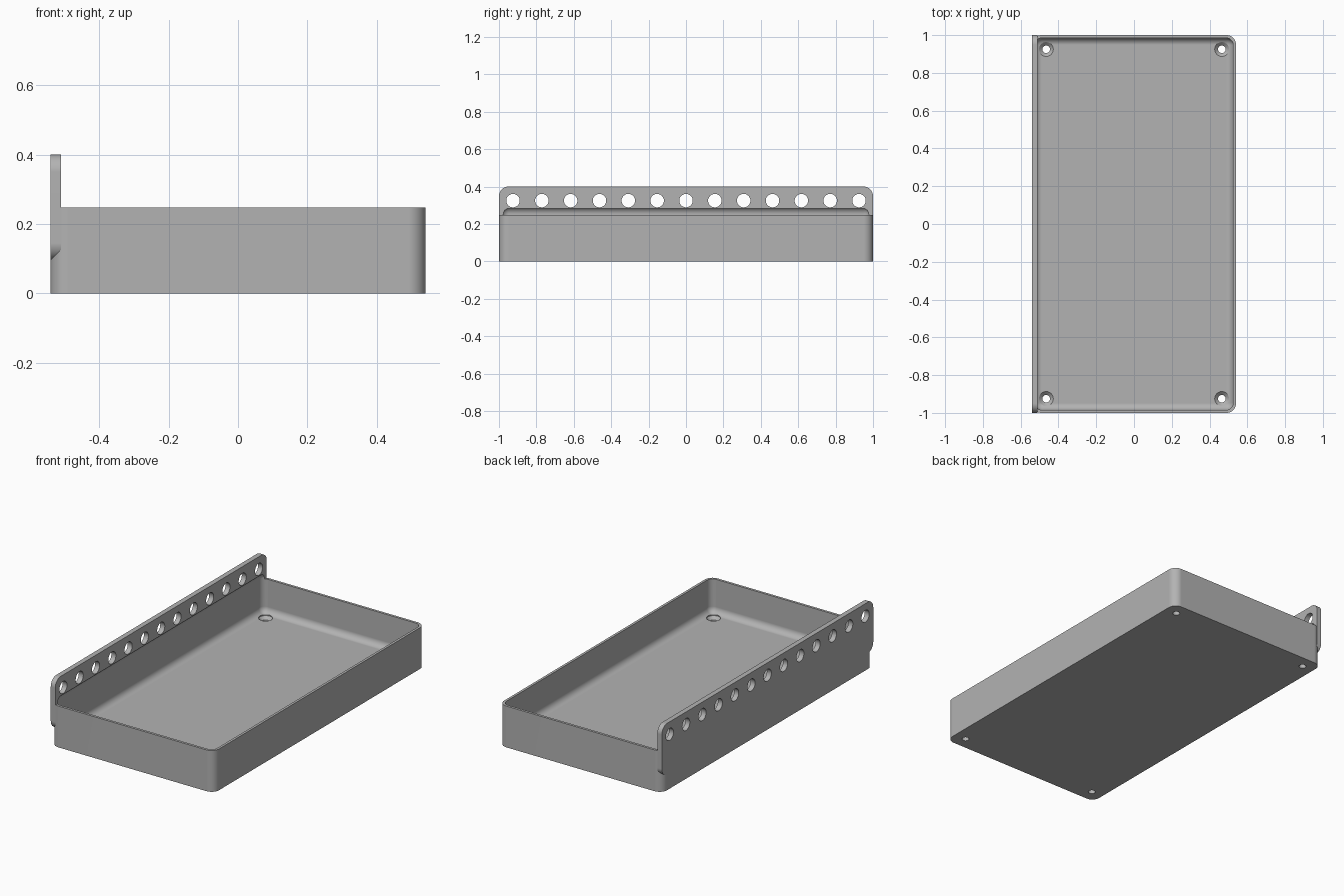
import bpy, bmesh, math
from mathutils import Matrix, Vector

old = bpy.data.objects.get("Cube")
if old:
    bpy.data.objects.remove(old, do_unlink=True)

HALF_X, HALF_Y = 0.54, 1.0
RIM, TOP = 0.247, 0.40
WALL, FLOOR = 0.015, 0.045
INSET = 0.075          # hole centres from the outer edges
CORNER = 0.05

grey = bpy.data.materials.new("plain_grey")
grey.use_nodes = True
grey.diffuse_color = (0.45, 0.45, 0.45, 1)
grey.node_tree.nodes["Principled BSDF"].inputs["Base Color"].default_value = grey.diffuse_color


def to_object(name, bm):
    bmesh.ops.recalc_face_normals(bm, faces=bm.faces)
    mesh = bpy.data.meshes.new(name)
    bm.to_mesh(mesh)
    bm.free()
    mesh.materials.append(grey)
    obj = bpy.data.objects.new(name, mesh)
    bpy.context.collection.objects.link(obj)
    return obj


def rounded_box(name, lo, hi, radius, axis=None):
    """Box with the edges along one axis rounded, or all edges."""
    lo, hi = Vector(lo), Vector(hi)
    bm = bmesh.new()
    bmesh.ops.create_cube(bm, size=1)
    bmesh.ops.scale(bm, vec=hi - lo, verts=bm.verts)
    bmesh.ops.translate(bm, vec=(lo + hi) / 2, verts=bm.verts)
    edges = [e for e in bm.edges if axis is None
             or abs((e.verts[0].co - e.verts[1].co)[axis]) > 1e-4]
    bmesh.ops.bevel(bm, geom=edges, offset=radius, offset_type='OFFSET',
                    segments=10, profile=0.5, affect='EDGES')
    return to_object(name, bm)


def lathe(bm, profile, place, steps=32):
    """Closed round solid from (radius, height) rings."""
    rings = [[bm.verts.new(place @ Vector((r * math.cos(math.tau * i / steps),
                                           r * math.sin(math.tau * i / steps), z)))
              for i in range(steps)] for r, z in profile]
    for a, b in zip(rings, rings[1:]):
        for i in range(steps):
            j = (i + 1) % steps
            bm.faces.new((a[i], a[j], b[j], b[i]))
    bm.faces.new(rings[0][::-1])
    bm.faces.new(rings[-1])


def combine(target, tool, operation):
    mod = target.modifiers.new(operation, 'BOOLEAN')
    mod.operation, mod.object, mod.solver = operation, tool, 'EXACT'
    bpy.context.view_layer.objects.active = target
    bpy.ops.object.modifier_apply(modifier=mod.name)
    bpy.data.objects.remove(tool, do_unlink=True)


# Tray body and the upright mounting flange along its right side
tray = rounded_box("tray_with_flange", (-HALF_X, -HALF_Y, 0), (HALF_X, HALF_Y, RIM), CORNER, axis=2)
flange = rounded_box("flange", (-HALF_X, -HALF_Y, 0.095), (-HALF_X + 0.03, HALF_Y, TOP), CORNER, axis=0)
combine(tray, flange, 'UNION')

# Hollow with rounded floor, reaching a little into the flange
cavity = rounded_box("cavity", (-HALF_X + WALL, -HALF_Y + WALL, FLOOR),
                     (HALF_X - WALL, HALF_Y - WALL, 0.291), 0.038)
combine(tray, cavity, 'DIFFERENCE')

# Row of round holes through the flange
bm = bmesh.new()
COUNT = 13
for i in range(COUNT):
    y = (HALF_Y - INSET) * (2 * i / (COUNT - 1) - 1)
    place = Matrix.Translation((-HALF_X, y, TOP - INSET)) @ Matrix.Rotation(math.pi / 2, 4, 'Y')
    lathe(bm, [(0.036, -0.05), (0.036, 0.08)], place)
combine(tray, to_object("flange_holes", bm), 'DIFFERENCE')

# Countersunk screw holes in the floor corners
bm = bmesh.new()
for sx in (-1, 1):
    for sy in (-1, 1):
        place = Matrix.Translation((sx * (HALF_X - INSET), sy * (HALF_Y - INSET), 0))
        lathe(bm, [(0.02, -0.05), (0.02, FLOOR - 0.02), (0.038, FLOOR - 0.003), (0.038, 0.1)], place)
combine(tray, to_object("screw_holes", bm), 'DIFFERENCE')

# Smooth rounded areas, crisp edges
bpy.ops.object.select_all(action='DESELECT')
tray.select_set(True)
bpy.context.view_layer.objects.active = tray
bpy.ops.object.shade_smooth_by_angle(angle=math.radians(30))
weighted = tray.modifiers.new("even_shading", 'WEIGHTED_NORMAL')
weighted.keep_sharp = True
